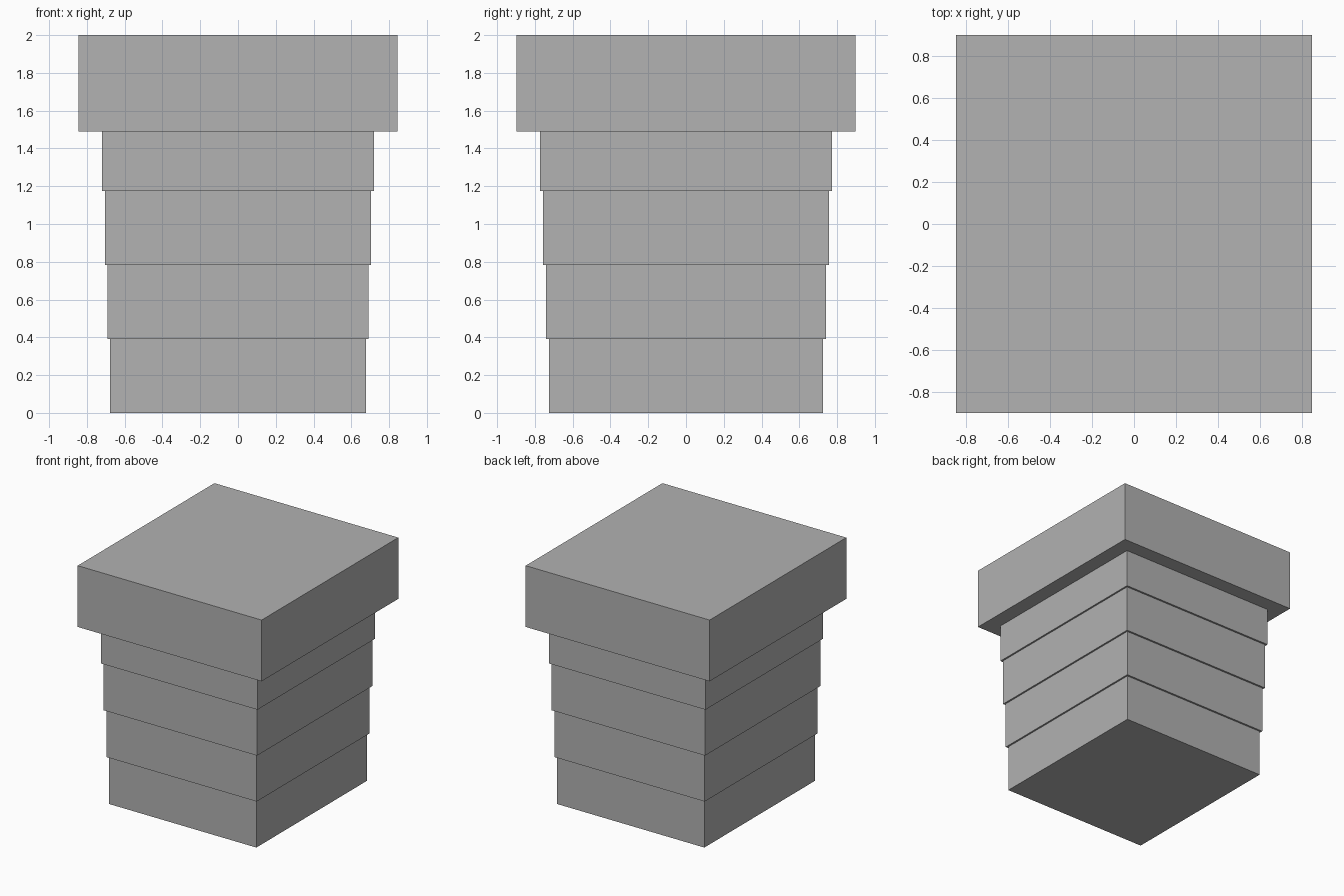
import bpy

if "Cube" in bpy.data.objects:
    bpy.data.objects.remove(bpy.data.objects["Cube"])

# One plain grey for the whole pillar
grey = bpy.data.materials.new("stone_grey")
grey.diffuse_color = (0.445, 0.445, 0.445, 1.0)
grey.use_nodes = True
grey.node_tree.nodes["Principled BSDF"].inputs["Base Color"].default_value = grey.diffuse_color


def block(name, half_x, half_y, bottom, top):
    bpy.ops.mesh.primitive_cube_add(size=2, location=(0, 0, (bottom + top) / 2))
    obj = bpy.context.object
    obj.name = name
    obj.scale = (half_x, half_y, (top - bottom) / 2)
    bpy.ops.object.transform_apply(location=False, rotation=False, scale=True)
    obj.data.materials.append(grey)


# Four stacked tiers, each slightly wider than the one below
levels = [0.0, 0.392, 0.783, 1.174, 1.491]
for i in range(4):
    block(f"tier_{i + 1}", 0.677 + 0.0142 * i, 0.726 + 0.0155 * i,
          levels[i], levels[i + 1])

# Overhanging cap slab
block("cap_slab", 0.845, 0.897, 1.491, 2.0)
